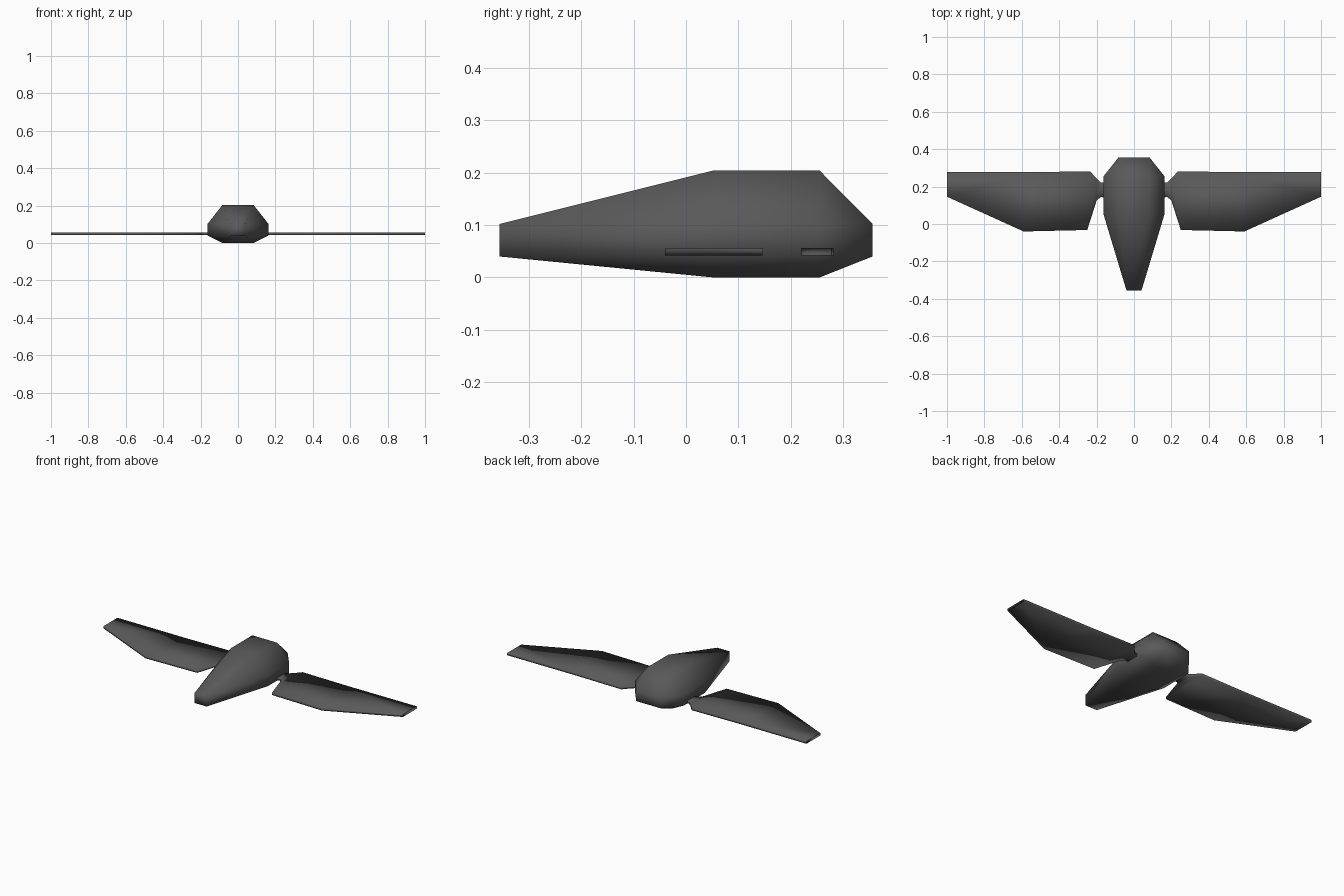
import bpy, bmesh

if "Cube" in bpy.data.objects:
    bpy.data.objects.remove(bpy.data.objects["Cube"])

dark = bpy.data.materials.new("dark_grey")
dark.diffuse_color = (0.1, 0.1, 0.1, 1)
dark.use_nodes = True
dark.node_tree.nodes["Principled BSDF"].inputs["Base Color"].default_value = dark.diffuse_color


def finish(name, bm):
    bmesh.ops.recalc_face_normals(bm, faces=bm.faces)
    me = bpy.data.meshes.new(name)
    bm.to_mesh(me)
    bm.free()
    for p in me.polygons:
        p.use_smooth = True
    me.materials.append(dark)
    ob = bpy.data.objects.new(name, me)
    bpy.context.collection.objects.link(ob)
    return ob


# Body: two octagonal rings closed by smaller rectangular nose and tail caps
def ring(bm, y, half):
    pts = half + [(-x, z) for x, z in reversed(half)]
    return [bm.verts.new((x, y, z)) for x, z in pts]


bm = bmesh.new()
octagon = [(0.083, 0.0), (0.163, 0.04), (0.163, 0.102), (0.083, 0.204)]
front = ring(bm, 0.052, octagon)
back = ring(bm, 0.255, octagon)
nose = ring(bm, -0.356, [(0.04, 0.04), (0.04, 0.102)])
tail = ring(bm, 0.356, [(0.083, 0.04), (0.083, 0.102)])
for i in range(8):
    j = (i + 1) % 8
    bm.faces.new((front[i], front[j], back[j], back[i]))
for big, cap in ((front, nose), (back, tail)):
    bm.faces.new(cap)
    for i in range(4):
        # corner triangle, then the flat side up to the next corner
        bm.faces.new((big[2 * i], big[2 * i + 1], cap[i]))
        bm.faces.new((big[2 * i + 1], big[(2 * i + 2) % 8],
                      cap[(i + 1) % 4], cap[i]))
finish("body", bm)

# Wings: thin sleeves, open at root and tip, from (front, back) stations
stations = [((0.155, 0.14), (0.155, 0.22)),
            ((0.177, 0.145), (0.177, 0.222)),
            ((0.20, 0.125), (0.20, 0.243)),
            ((0.25, -0.032), (0.235, 0.282)),
            ((0.59, -0.04), (0.545, 0.277)),
            ((1.0, 0.146), (1.0, 0.278))]
for side, name in ((1, "right_wing"), (-1, "left_wing")):
    bm = bmesh.new()
    rings = [[bm.verts.new((side * p[0], p[1], z)) for p, z in
              ((a, 0.042), (b, 0.042), (b, 0.056), (a, 0.056))]
             for a, b in stations]
    for r, s in zip(rings, rings[1:]):
        for i in range(4):
            j = (i + 1) % 4
            bm.faces.new((r[i], r[j], s[j], s[i]))
    finish(name, bm)
